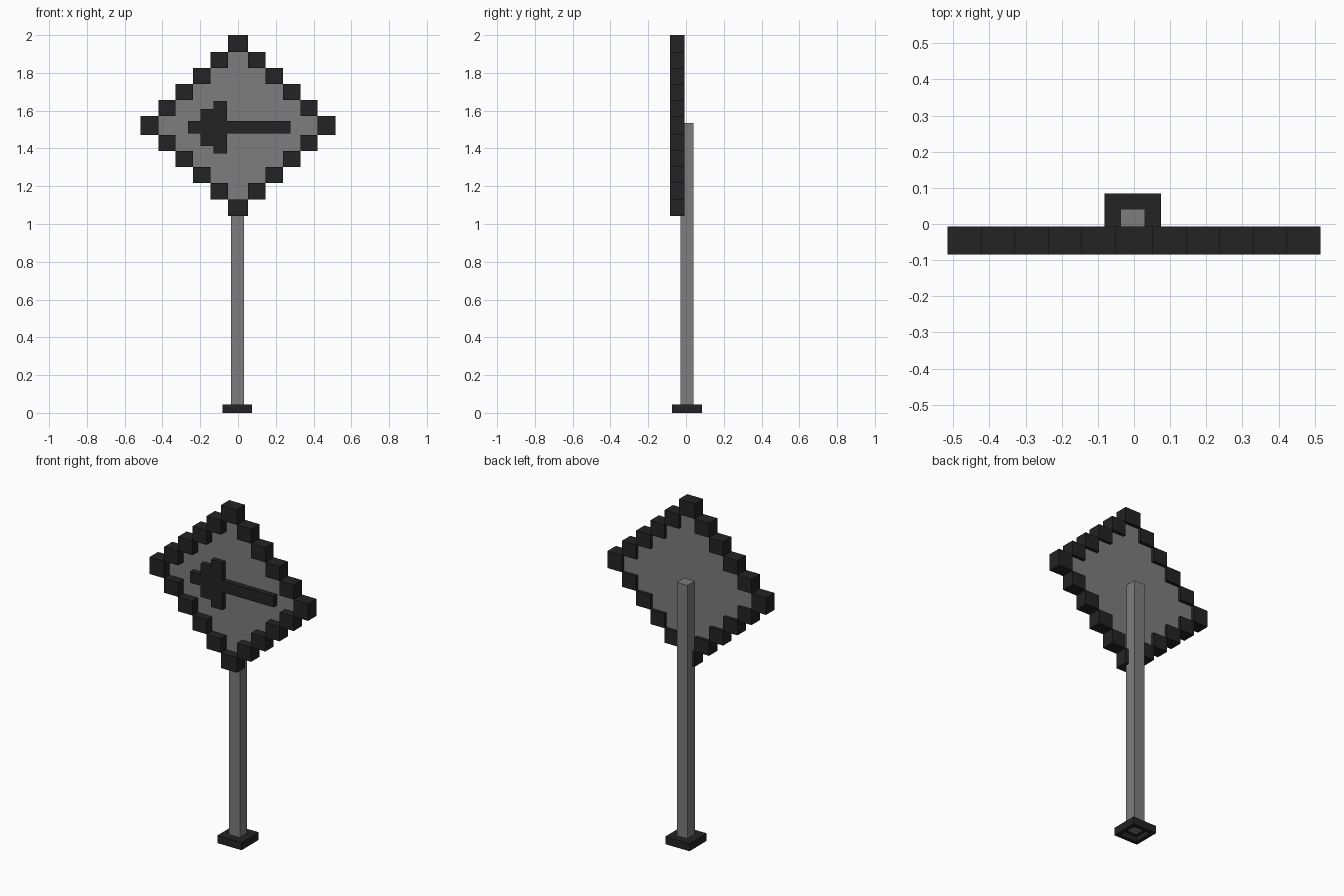
import bpy, bmesh

if "Cube" in bpy.data.objects:
    bpy.data.objects.remove(bpy.data.objects["Cube"])


def material(name, value):
    m = bpy.data.materials.new(name)
    m.diffuse_color = (value, value, value, 1)
    m.use_nodes = True
    m.node_tree.nodes["Principled BSDF"].inputs["Base Color"].default_value = m.diffuse_color
    return m


black = material("charcoal", 0.017)
grey = material("mid grey", 0.205)


def finish(name, bm, mat):
    bmesh.ops.recalc_face_normals(bm, faces=bm.faces)
    me = bpy.data.meshes.new(name)
    bm.to_mesh(me)
    bm.free()
    me.materials.append(mat)
    ob = bpy.data.objects.new(name, me)
    bpy.context.collection.objects.link(ob)
    return ob


def add_box(bm, x, y, z):
    """Add a box given as (min, max) on each axis."""
    verts = bmesh.ops.create_cube(bm, size=1)["verts"]
    for v in verts:
        v.co = [r[0] if c < 0 else r[1] for c, r in zip(v.co, (x, y, z))]
    return verts


def extrude_outline(name, pts, y0, y1, mat):
    """Solid from an x-z outline between two depths."""
    bm = bmesh.new()
    face = bm.faces.new([bm.verts.new((x, y0, z)) for x, z in pts])
    new = bmesh.ops.extrude_face_region(bm, geom=[face])["geom"]
    for v in new:
        if isinstance(v, bmesh.types.BMVert):
            v.co.y = y1
    return finish(name, bm, mat)


# Base foot, hollowed from below
bm = bmesh.new()
add_box(bm, (-0.082, 0.075), (-0.074, 0.085), (0, 0.045))
bm.normal_update()
bottom = min(bm.faces, key=lambda f: f.calc_center_median().z)
bmesh.ops.inset_region(bm, faces=[bottom], thickness=0.032)
inner = bmesh.ops.extrude_face_region(bm, geom=[bottom])["geom"]
bmesh.ops.translate(bm, vec=(0, 0, 0.03),
                    verts=[g for g in inner if isinstance(g, bmesh.types.BMVert)])
if bottom.is_valid:
    bmesh.ops.delete(bm, geom=[bottom], context="FACES_ONLY")
finish("base_foot", bm, black)

# Square pole
bm = bmesh.new()
add_box(bm, (-0.038, 0.031), (-0.028, 0.041), (0.025, 1.535))
finish("pole", bm, grey)

# Border of stepped blocks around the diamond
xs = [0.052, 0.145, 0.237, 0.33, 0.422, 0.516]
mid, half, step = 1.521, 0.05, 0.085
bm = bmesh.new()
for i in range(6):
    x0, x1 = (-xs[0], xs[0]) if i == 0 else (xs[i - 1], xs[i])
    lo = half + step * (4 - i)
    z0, z1 = (-half, half) if i == 5 else (lo, lo + step)
    if i == 0:
        z1 = 2.0 - mid
    for sx in ((1,) if i == 0 else (1, -1)):
        for sz in ((1,) if i == 5 else (1, -1)):
            add_box(bm, sorted((sx * x0, sx * x1)), (-0.085, -0.007),
                    sorted((mid + sz * z0, mid + sz * z1)))
finish("sign_border", bm, black)

# Diamond panel, its edges buried in the border blocks
extrude_outline("sign_panel",
                [(0, mid + 0.437), (0.474, mid), (0, mid - 0.437), (-0.474, mid)],
                -0.034, -0.026, grey)

# Raised stepped arrow pointing left, mirrored about its centre line
c = 1.512
upper = [(-0.266, 0.033), (-0.198, 0.033), (-0.198, 0.098), (-0.13, 0.098),
         (-0.13, 0.139), (-0.057, 0.139), (-0.057, 0.033), (0.277, 0.033)]
outline = [(x, c + z) for x, z in upper] + [(x, c - z) for x, z in reversed(upper)]
extrude_outline("arrow", outline, -0.065, -0.03, black)
